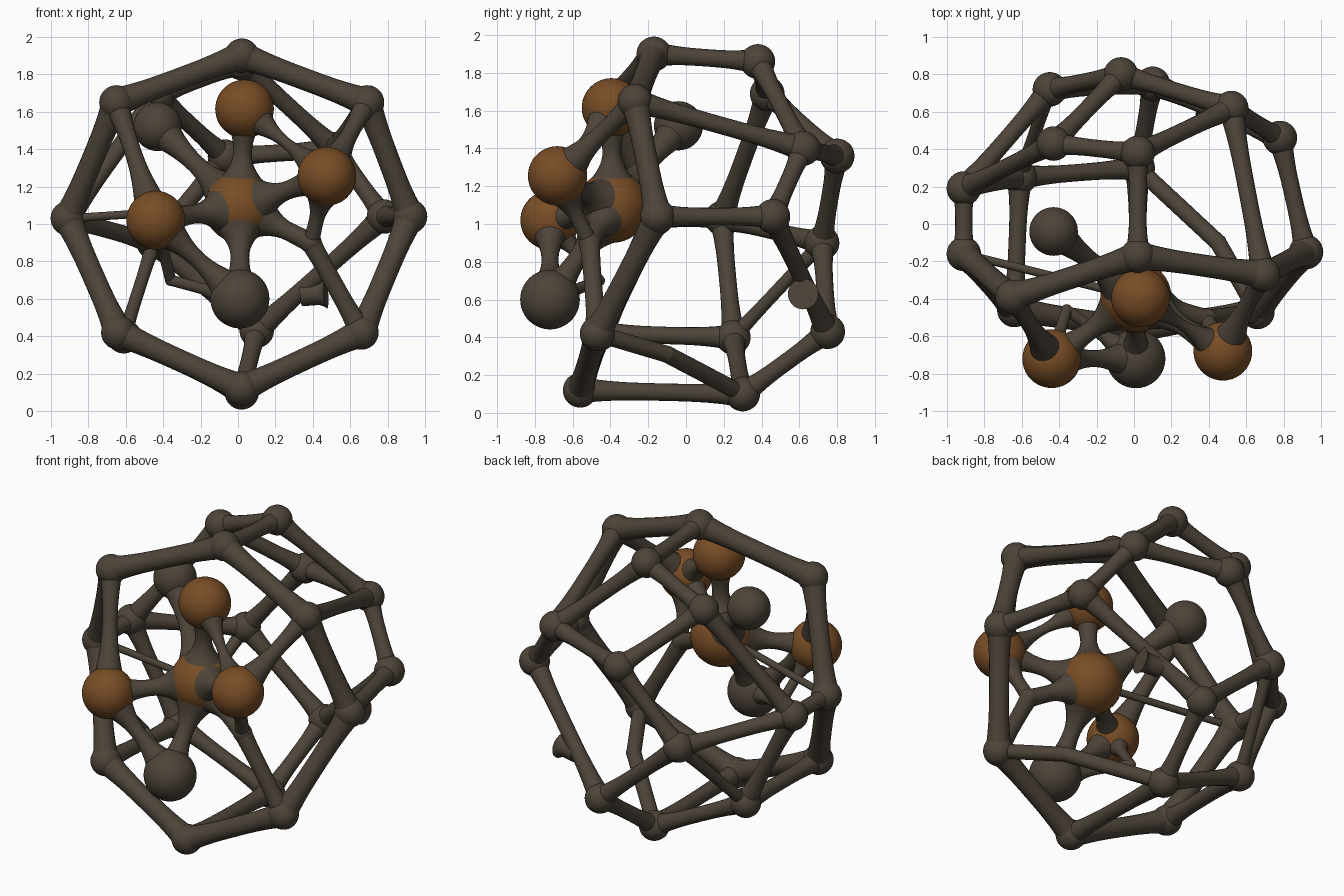
import bpy, bmesh
from mathutils import Vector

if "Cube" in bpy.data.objects:
    bpy.data.objects.remove(bpy.data.objects["Cube"])


def material(name, rgb):
    m = bpy.data.materials.new(name)
    m.diffuse_color = (*rgb, 1)
    m.use_nodes = True
    m.node_tree.nodes["Principled BSDF"].inputs["Base Color"].default_value = m.diffuse_color
    return m


GREY = material("dark brown grey", (0.075, 0.058, 0.041))
ORANGE = material("burnt orange", (0.19, 0.075, 0.019))


def finish(name, bm, mat):
    me = bpy.data.meshes.new(name)
    bm.normal_update()
    for f in bm.faces:
        f.smooth = True
    bm.to_mesh(me)
    bm.free()
    me.materials.append(mat)
    ob = bpy.data.objects.new(name, me)
    bpy.context.collection.objects.link(ob)
    return ob


def ball(name, p, r, mat):
    bm = bmesh.new()
    bmesh.ops.create_icosphere(bm, subdivisions=4, radius=r)
    bmesh.ops.translate(bm, verts=bm.verts, vec=p)
    return finish(name, bm, mat)


def strut(name, a, b, r, ra=None, rb=None, trim_a=0, trim_b=0, power=3, sides=20):
    """Round bar between two points, widening smoothly to ra and rb at its ends."""
    a, b = Vector(a), Vector(b)
    u = (b - a).normalized()
    a, b = a + u * trim_a, b - u * trim_b
    d = b - a
    ra, rb = ra or r, rb or r
    rot = d.to_track_quat('Z', 'Y').to_matrix()
    bm = bmesh.new()
    rings = []
    n = 14
    for i in range(n + 1):
        t = i / n
        end = ra if t < 0.5 else rb
        rad = r + (end - r) * abs(2 * t - 1) ** power
        c = bmesh.ops.create_circle(bm, segments=sides, radius=rad)["verts"]
        for v in c:
            v.co = rot @ v.co + a + d * t
        rings.append(c)
    for p, q in zip(rings, rings[1:]):
        for k in range(sides):
            j = (k + 1) % sides
            bm.faces.new((p[k], p[j], q[j], q[k]))
    bm.faces.new(rings[0][::-1])
    bm.faces.new(rings[-1])
    bmesh.ops.recalc_face_normals(bm, faces=bm.faces)
    return finish(name, bm, GREY)


# Cage corners: front ring A-H, then the back
N = dict(
    A=(0.02, -0.17, 1.90), B=(0.69, -0.27, 1.65), C=(0.92, -0.15, 1.04),
    D=(0.66, -0.47, 0.42), E=(0.02, -0.56, 0.12), F=(-0.64, -0.46, 0.42),
    G=(-0.91, -0.16, 1.03), H=(-0.65, -0.39, 1.65),
    I=(0.02, 0.38, 1.86), J=(0.52, 0.62, 1.40), K=(0.78, 0.46, 1.04),
    L=(-0.45, 0.72, 0.90), M=(-0.07, 0.80, 1.36), N=(-0.43, 0.43, 1.69),
    P=(0.02, 0.30, 0.10), Q=(0.10, 0.75, 0.43),
    T=(-0.91, 0.19, 1.03), U=(-0.61, 0.25, 0.40))
for k, p in N.items():
    ball("cage_corner_" + k.lower(), p, 0.092, GREY)

# Cage bars
for e in "AB BC CD DE EF FG GH HA".split():
    strut("front_ring_bar", N[e[0]], N[e[1]], 0.059, 0.08, 0.08)
for e in "AI BJ CK EP FU GT IJ IN JK JM MN ML NT TL TU UP LQ QP KQ".split():
    strut("cage_bar", N[e[0]], N[e[1]], 0.046, 0.07, 0.07)
strut("thin_back_bar", N["L"], N["U"], 0.034, 0.045, 0.045)

# Bent bar low on the right
bend = (0.45, -0.10, 0.31)
strut("bent_bar", N["P"], bend, 0.045)
strut("bent_bar", bend, N["D"], 0.045)
ball("bent_bar_joint", bend, 0.046, GREY)

# Short stub on the back right bar
strut("stub", (0.34, 0.64, 0.62), (0.47, 0.62, 0.63), 0.06, 0.06, 0.082)

# Inner cluster of balls
center = (0.01, -0.39, 1.09)
left, right, top = (-0.44, -0.72, 1.02), (0.475, -0.68, 1.255), (0.035, -0.395, 1.615)
low, back = (0.01, -0.72, 0.60), (-0.43, -0.04, 1.52)
ball("center_ball", center, 0.19, ORANGE)
for nm, p in (("left", left), ("right", right), ("top", top)):
    ball(nm + "_ball", p, 0.157, ORANGE)
ball("lower_ball", low, 0.158, GREY)
ball("back_ball", back, 0.13, GREY)
for p in (left, right, top, low, back):
    strut("cluster_neck", center, p, 0.05, 0.11, 0.08, 0.155, 0.10, 2)

# Links from the cluster to the cage
knee = (0.39, -0.51, 0.90)
ball("knee", knee, 0.058, GREY)
strut("knee_link", center, knee, 0.05, 0.10, 0.055, 0.16, 0, 2)
strut("knee_link", right, knee, 0.04, 0.08, 0.045, 0.135, 0, 2)
strut("knee_link", knee, N["D"], 0.048, 0.055, 0.07)
strut("ball_link", left, low, 0.045, 0.08, 0.08, 0.135, 0.135, 2)
strut("ball_link", top, right, 0.03, 0.07, 0.07, 0.14, 0.14, 2)
strut("ball_link", left, N["H"], 0.045, 0.08, 0.07, 0.135, 0, 2)
strut("ball_link", right, N["B"], 0.045, 0.08, 0.07, 0.135, 0, 2)
strut("thin_link", N["G"], center, 0.022)

# Thin loop behind the left and lower balls
loop = (-0.36, -0.46, 0.70)
ball("loop_joint", loop, 0.031, GREY)
strut("loop_link", left, loop, 0.03, 0.06, 0.03, 0.14)
strut("loop_link", loop, low, 0.03, 0.03, 0.06, 0, 0.14)

# Smooth shading with sharp rims
bpy.ops.object.select_all(action='SELECT')
bpy.context.view_layer.objects.active = bpy.context.selected_objects[0]
bpy.ops.object.shade_smooth_by_angle()
